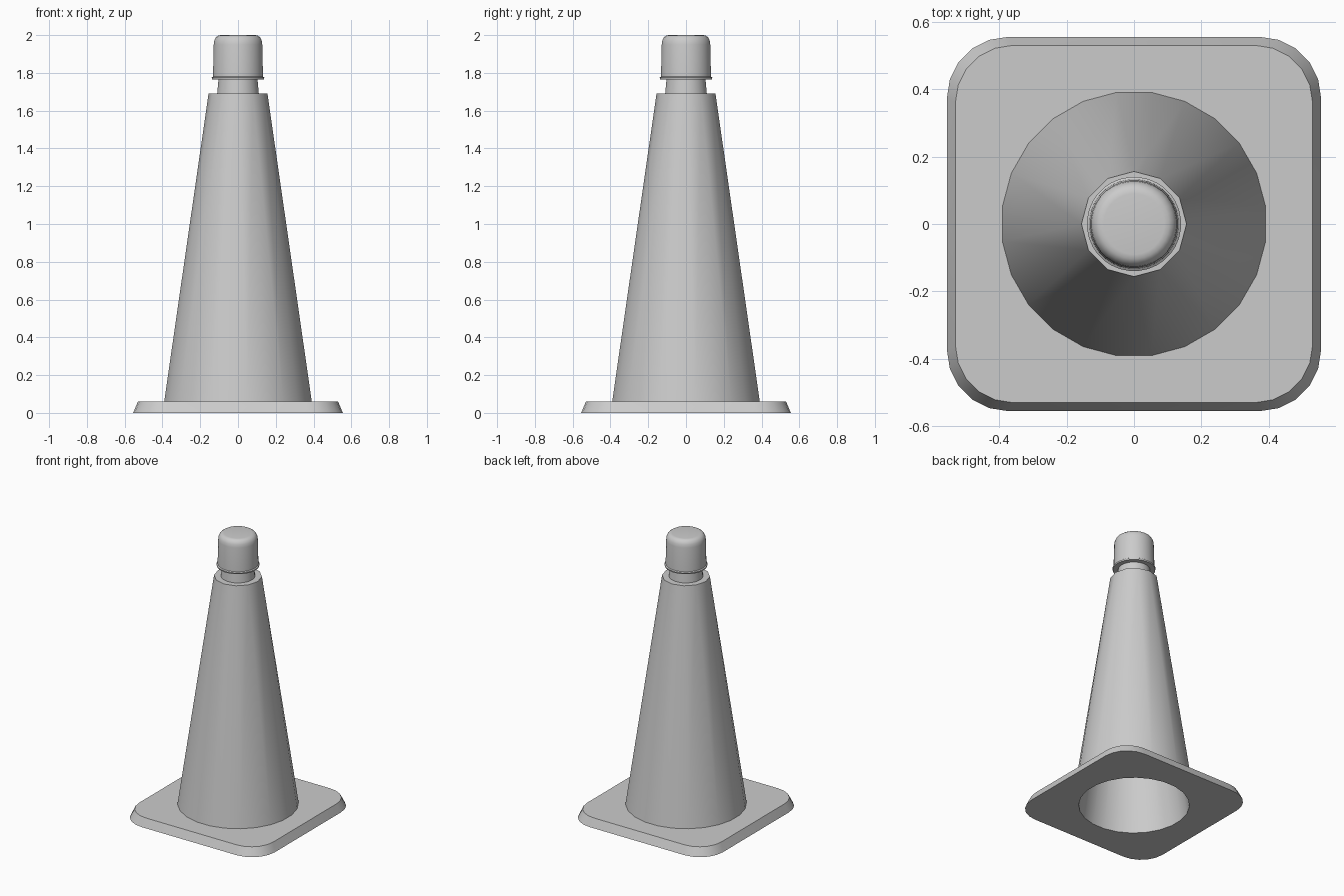
import bpy, bmesh
from math import cos, sin, pi, radians

if "Cube" in bpy.data.objects:
    bpy.data.objects.remove(bpy.data.objects["Cube"])


def circle(r, z, n=24, offset=0.5):
    return [(r * cos(2 * pi * (i + offset) / n), r * sin(2 * pi * (i + offset) / n), z)
            for i in range(n)]


def twelve_sided(r, z):
    # 24 points paired onto 12 corners; the pairs are merged in loft()
    return [(r * cos(a), r * sin(a), z)
            for a in (radians(30) * ((i + 1) // 2) for i in range(24))]


def rounded_square(half, radius, z):
    # six points per corner, so it lines up with a 24-point circle
    pts, c = [], half - radius
    for q in range(4):
        mid = pi / 4 + q * pi / 2
        cx, cy = c * 2 ** 0.5 * cos(mid), c * 2 ** 0.5 * sin(mid)
        for i in range(6):
            a = q * pi / 2 + i * pi / 10
            pts.append((cx + radius * cos(a), cy + radius * sin(a), z))
    return pts


def loft(name, rings, cap_start=False, cap_end=False, angle=30):
    bm = bmesh.new()
    loops = [[bm.verts.new(p) for p in ring] for ring in rings]
    n = len(loops[0])
    for a, b in zip(loops, loops[1:]):
        for i in range(n):
            j = (i + 1) % n
            bm.faces.new((a[i], a[j], b[j], b[i]))
    if cap_start:
        bm.faces.new(loops[0][::-1])
    if cap_end:
        bm.faces.new(loops[-1])
    bmesh.ops.remove_doubles(bm, verts=bm.verts[:], dist=1e-5)
    me = bpy.data.meshes.new(name)
    bm.to_mesh(me)
    bm.free()
    ob = bpy.data.objects.new(name, me)
    bpy.context.collection.objects.link(ob)
    bpy.ops.object.select_all(action='DESELECT')
    ob.select_set(True)
    bpy.context.view_layer.objects.active = ob
    bpy.ops.object.shade_smooth_by_angle(angle=radians(angle))
    return ob


# Square foot with rounded corners, sloped rim and a round hole underneath
loft("base_plate", [circle(0.36, 0),
                    rounded_square(0.555, 0.18, 0),
                    rounded_square(0.53, 0.17, 0.06),
                    circle(0.394, 0.06)])

# Hollow cone: inner wall, then outer wall from 24 sides up to 12
loft("cone_body", [circle(0.13, 1.66),
                   circle(0.36, 0),
                   circle(0.394, 0.06),
                   twelve_sided(0.156, 1.69)], cap_start=True, cap_end=True)

# Narrow neck between the cone and the cap
loft("neck", [circle(0.112, 1.68), circle(0.103, 1.78)],
     cap_start=True, cap_end=True)

# Cap with a thin lip at the bottom and a rounded top edge
cap_profile = [(0.138, 1.765), (0.14, 1.775), (0.133, 1.78), (0.129, 1.95),
               (0.126, 1.972), (0.117, 1.989), (0.104, 1.998), (0.09, 2.0)]
loft("cap", [circle(r, z, 32) for r, z in cap_profile],
     cap_start=True, cap_end=True, angle=40)
